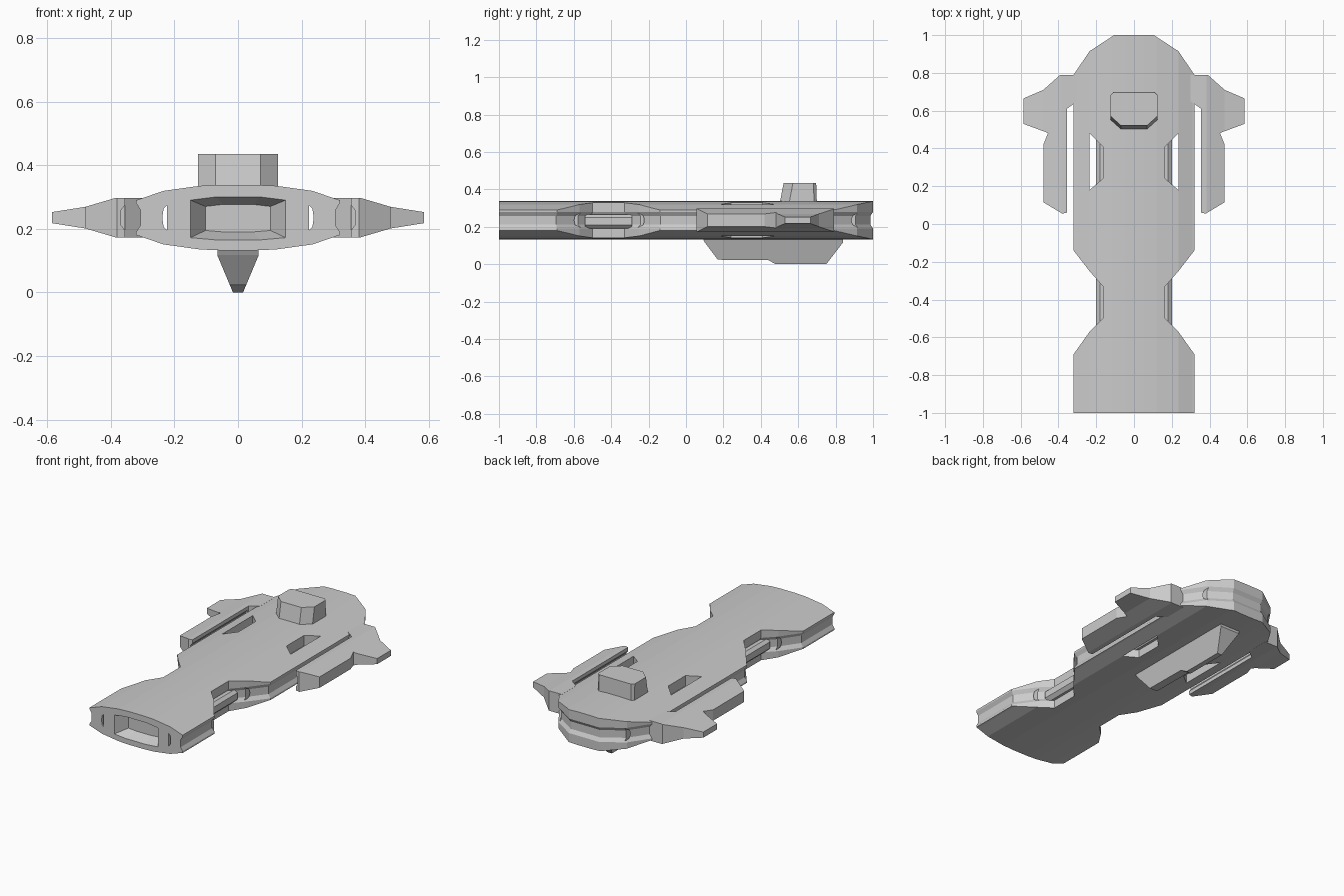
import bpy, bmesh
from mathutils import Vector

cube = bpy.data.objects.get("Cube")
if cube:
    bpy.data.objects.remove(cube, do_unlink=True)

grey = bpy.data.materials.new("hull grey")
grey.use_nodes = True
grey.diffuse_color = (0.6, 0.6, 0.6, 1)
grey.node_tree.nodes["Principled BSDF"].inputs["Base Color"].default_value = (0.6, 0.6, 0.6, 1)
MID = 0.235


def loft(name, rings):
    """Closed solid through matching rings of 3D points."""
    bm = bmesh.new()
    loops = [[bm.verts.new(p) for p in ring] for ring in rings]
    n = len(loops[0])
    for a, b in zip(loops, loops[1:]):
        for i in range(n):
            j = (i + 1) % n
            bm.faces.new((a[i], a[j], b[j], b[i]))
    bm.faces.new(loops[0])
    bm.faces.new(loops[-1])
    bmesh.ops.recalc_face_normals(bm, faces=bm.faces)
    mesh = bpy.data.meshes.new(name)
    bm.to_mesh(mesh)
    bm.free()
    mesh.materials.append(grey)
    obj = bpy.data.objects.new(name, mesh)
    bpy.context.collection.objects.link(obj)
    return obj


def boolean(obj, other, operation):
    mod = obj.modifiers.new(operation.lower(), "BOOLEAN")
    mod.operation, mod.solver, mod.object = operation, "EXACT", other
    bpy.context.view_layer.objects.active = obj
    bpy.ops.object.modifier_apply(modifier=mod.name)
    bpy.data.objects.remove(other, do_unlink=True)


def along_y(name, section, y0, y1):
    return loft(name, [[(x, y, z) for x, z in section] for y in (y0, y1)])


def plan(name, outline, z0, z1):
    return loft(name, [[(x, y, z) for x, y in outline] for z in (z0, z1)])


def both_sides(half):
    return half + [(-x, y) for x, y in reversed(half)]


def inset(outline, d):
    """Offset a counter-clockwise outline inwards."""
    pts = [Vector(p) for p in outline]
    result = []
    for i, p in enumerate(pts):
        a, b = (p - pts[i - 1]).normalized(), (pts[(i + 1) % len(pts)] - p).normalized()
        na, nb = Vector((-a.y, a.x)), Vector((-b.y, b.x))
        result.append(p + (na + nb) * d / (1 + na.dot(nb)))
    return result


def mirror_x(obj):
    mod = obj.modifiers.new("mirror", "MIRROR")
    mod.use_axis[0] = True
    bpy.context.view_layer.objects.active = obj
    bpy.ops.object.modifier_apply(modifier=mod.name)


# Hull: grooved plan outline intersected with a lens-shaped section
outline = both_sides([(0.32, -1.1), (0.32, -0.69), (0.235, -0.57), (0.165, -0.5), (0.165, -0.33),
                      (0.235, -0.25), (0.32, -0.14), (0.32, 0.79), (0.235, 0.915), (0.105, 1.0)])
levels = [(0.05, 0), (0.19, 0), (0.212, 0.014), (0.258, 0.014), (0.28, 0), (0.42, 0)]
hull = loft("hull", [[(x, y, z) for x, y in inset(outline, d)] for z, d in levels])
arch = [(0.34, 0.05), (0.31, 0.058), (0.235, 0.084), (0.12, 0.1), (0.05, 0.103)]
section = both_sides([(x, MID - h) for x, h in reversed(arch)] + [(x, MID + h) for x, h in arch])
boolean(hull, along_y("section_cutter", section, -1, 1.1), "INTERSECT")

# Nose intake
mouth = [(-0.15, 0.172), (-0.07, 0.165), (0.07, 0.165), (0.15, 0.172),
         (0.15, 0.29), (0.07, 0.3), (-0.07, 0.3), (-0.15, 0.29)]
intake = loft("intake_cutter", [[(x * s, y, MID + (z - MID) * t) for x, z in mouth]
                                for y, s, t in ((-1.02, 1.0, 1.0), (-1, 1.0, 1.0), (-0.93, 0.68, 0.64))])
boolean(hull, intake, "DIFFERENCE")

for side in (-1, 1):
    # Vertical slots and long thin tunnels
    slot = [(side * x, y) for x, y in [(0.165, 0.24), (0.235, 0.18), (0.235, 0.48), (0.165, 0.41)]]
    boolean(hull, plan("slot_cutter", slot, 0, 0.5), "DIFFERENCE")
    lens = [(side * (0.23 + x), MID + z) for x, z in
            [(-0.007, -0.04), (0.004, -0.028), (0.008, 0), (0.004, 0.028), (-0.007, 0.04)]]
    boolean(hull, along_y("tunnel_cutter", lens, -1.2, 1.2), "DIFFERENCE")

# Inner rails across the waist and slots
rail = [(0.14, 0.19), (0.18, 0.19), (0.2, 0.21), (0.2, 0.25), (0.18, 0.265), (0.14, 0.265)]
for name, y0, y1 in (("waist_rail", -0.54, -0.29), ("slot_rail", 0.2, 0.45)):
    mirror_x(along_y(name, rail, y0, y1))

# Side pods with swept fins
pod_plan = [(0.3, 0.79), (0.39, 0.79), (0.48, 0.71), (0.585, 0.665), (0.585, 0.53), (0.455, 0.482),
            (0.48, 0.42), (0.48, 0.115), (0.38, 0.055), (0.355, 0.06), (0.355, 0.61), (0.3, 0.65)]
pods = plan("side_pods", pod_plan, 0, 0.5)
taper = [(0.28, 0.062), (0.385, 0.062), (0.48, 0.034), (0.6, 0.015)]
wedge = [(x, MID - h) for x, h in taper] + [(x, MID + h) for x, h in reversed(taper)]
boolean(pods, along_y("wedge_cutter", wedge, -0.1, 0.9), "INTERSECT")
groove = [(0.34, 0.195), (0.355, 0.195), (0.368, 0.212), (0.368, 0.258), (0.355, 0.275), (0.34, 0.275)]
boolean(pods, along_y("groove_cutter", groove, 0, 0.6), "DIFFERENCE")
mirror_x(pods)

# Bridge tower with a raked front
tower = both_sides([(0.07, 0.5), (0.125, 0.55), (0.125, 0.685), (0.11, 0.7)])
loft("bridge_tower", [[(x, y, 0.32) for x, y in tower],
                      [(x, y + (0.022 if y < 0.6 else -0.004), 0.435) for x, y in tower]])

# Keel, narrowing downwards
keel = [(0.09, 0.135), (0.1, 0.117), (0.17, 0.024), (0.44, 0.022), (0.48, 0),
        (0.75, 0), (0.84, 0.117), (0.84, 0.135)]
loft("keel", [[(s * (0.016 + 0.42 * min(z, 0.117)), y, z) for y, z in keel] for s in (-1, 1)])
